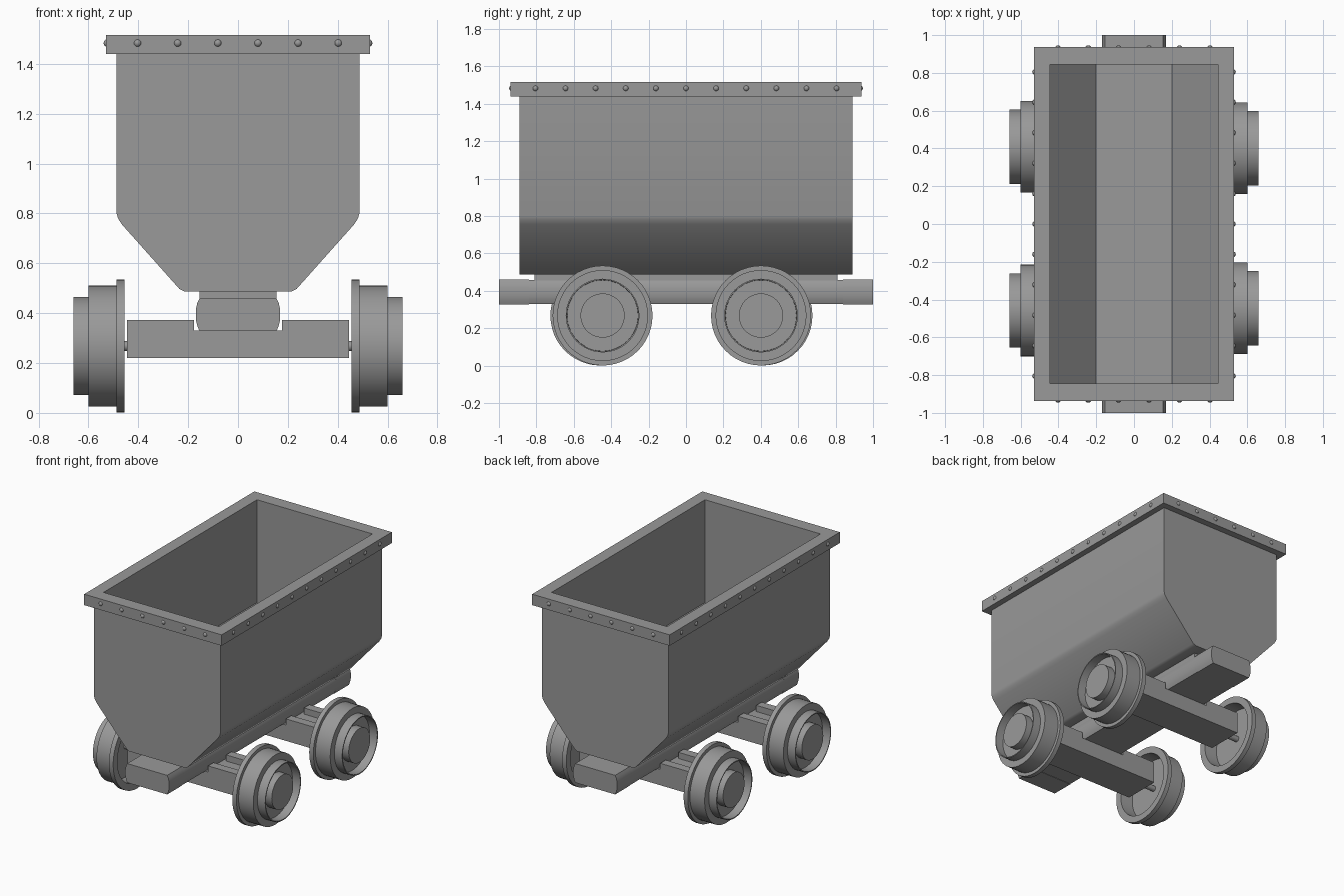
import bpy, bmesh, math
from mathutils import Matrix

if "Cube" in bpy.data.objects:
    bpy.data.objects.remove(bpy.data.objects["Cube"])

steel = bpy.data.materials.new("dark_steel")
steel.diffuse_color = (0.32, 0.32, 0.32, 1)
steel.use_nodes = True
steel.node_tree.nodes["Principled BSDF"].inputs["Base Color"].default_value = steel.diffuse_color


def finish(name, bm, smooth=None):
    bmesh.ops.recalc_face_normals(bm, faces=bm.faces)
    me = bpy.data.meshes.new(name)
    bm.to_mesh(me)
    bm.free()
    me.materials.append(steel)
    ob = bpy.data.objects.new(name, me)
    bpy.context.collection.objects.link(ob)
    if smooth:
        bpy.context.view_layer.objects.active = ob
        ob.select_set(True)
        bpy.ops.object.shade_smooth_by_angle(angle=math.radians(smooth))
        ob.select_set(False)
    return ob


def mirrored(half):
    return half + [(-x, z) for x, z in reversed(half)]


def prism(name, pts, y0, y1, smooth=None):
    # closed x/z outline drawn out along y
    bm = bmesh.new()
    a = [bm.verts.new((x, y0, z)) for x, z in pts]
    b = [bm.verts.new((x, y1, z)) for x, z in pts]
    n = len(pts)
    for i in range(n):
        j = (i + 1) % n
        bm.faces.new((a[i], a[j], b[j], b[i]))
    bm.faces.new(a)
    bm.faces.new(b)
    return finish(name, bm, smooth)


def box(name, x0, x1, y0, y1, z0, z1):
    return prism(name, [(x0, z0), (x1, z0), (x1, z1), (x0, z1)], y0, y1)


def trough(bm, half, y):
    # open-topped skin; returns the four top corner vertices in ring order
    pts = mirrored(half)
    a = [bm.verts.new((x, -y, z)) for x, z in pts]
    b = [bm.verts.new((x, y, z)) for x, z in pts]
    for i in range(len(pts) - 1):
        bm.faces.new((a[i], a[i + 1], b[i + 1], b[i]))
    bm.faces.new(a)
    bm.faces.new(b)
    return [a[0], a[-1], b[-1], b[0]]


# Tub: outer and inner skins joined around the top
bm = bmesh.new()
outer = trough(bm, [(0.487, 1.50), (0.487, 0.80), (0.481, 0.78), (0.465, 0.755),
                    (0.235, 0.497), (0.215, 0.487)], 0.89)
inner = trough(bm, [(0.445, 1.50), (0.445, 0.80), (0.20, 0.53)], 0.845)
for i in range(4):
    j = (i + 1) % 4
    bm.faces.new((outer[i], outer[j], inner[j], inner[i]))
finish("tub", bm, 30)

# Rim: rectangular ring around the opening
bm = bmesh.new()
rings = [[bm.verts.new((sx * x, sy * y, z)) for sx, sy in ((1, 1), (-1, 1), (-1, -1), (1, -1))]
         for x, y, z in ((0.53, 0.937, 1.44), (0.53, 0.937, 1.516),
                         (0.445, 0.845, 1.516), (0.445, 0.845, 1.44))]
for k in range(4):
    for i in range(4):
        j, m = (i + 1) % 4, (k + 1) % 4
        bm.faces.new((rings[k][i], rings[k][j], rings[m][j], rings[m][i]))
finish("rim", bm)

# Rivets on all four rim sides
bm = bmesh.new()
spots = [(s * 0.523, -0.805 + 0.161 * i, 1.483) for s in (1, -1) for i in range(11)]
spots += [(-0.403 + 0.161 * i, s * 0.930, 1.483) for s in (1, -1) for i in range(6)]
for p in spots:
    bmesh.ops.create_uvsphere(bm, u_segments=12, v_segments=8, radius=0.016,
                              matrix=Matrix.Translation(p))
finish("rim_rivets", bm, 60)

# Spine beam with bulging sides, buffers at both ends, bearing plate on top
bulge = mirrored([(0.154, 0.33), (0.163, 0.35), (0.169, 0.375), (0.169, 0.415),
                  (0.163, 0.44), (0.154, 0.458)])
prism("spine_beam", bulge, -0.85, 0.85, 40)
for s, n in ((-1, "front"), (1, "back")):
    y0, y1 = sorted((s * 0.84, s * 1.0))
    prism(n + "_buffer", [(x, 0.394 + (z - 0.394) * 1.04) for x, z in bulge], y0, y1, 40)
box("bearing_plate", -0.155, 0.155, -0.81, 0.81, 0.45, 0.492)


def wheel(name, side, y):
    # lathe profile (x, radius) from the inner dish out to the hub face
    prof = [(0.55, 0), (0.55, 0.215), (0.455, 0.22), (0.455, 0.267), (0.487, 0.267),
            (0.487, 0.243), (0.60, 0.243), (0.60, 0.197), (0.66, 0.197), (0.66, 0.19),
            (0.60, 0.189), (0.60, 0.118), (0.655, 0.118), (0.655, 0)]
    bm = bmesh.new()
    vs = [bm.verts.new((side * x, y, 0.268 + r)) for x, r in prof]
    es = [bm.edges.new(vs[i:i + 2]) for i in range(len(vs) - 1)]
    bmesh.ops.spin(bm, geom=vs + es, cent=(0, y, 0.268), axis=(1, 0, 0),
                   angle=2 * math.pi, steps=48)
    bmesh.ops.remove_doubles(bm, verts=bm.verts, dist=1e-5)
    finish(name, bm, 30)


# Wheelsets: axle beam with raised edges beside the spine, axle and two wheels
notched = mirrored([(0.445, 0.22), (0.445, 0.373), (0.176, 0.373), (0.176, 0.33)])
for n, y in (("front", -0.452), ("back", 0.405)):
    box(n + "_axle_beam", -0.445, 0.445, y - 0.07, y + 0.07, 0.22, 0.33)
    for s, edge in ((-1, "front"), (1, "back")):
        y0, y1 = sorted((y + s * 0.07, y + s * 0.13))
        prism(f"{n}_axle_beam_{edge}_flange", notched, y0, y1)
    for s, side in ((1, "right"), (-1, "left")):
        wheel(f"{n}_{side}_wheel", s, y + s * 0.006 if n == "front" else y - s * 0.004)
    bm = bmesh.new()
    bmesh.ops.create_cone(bm, cap_ends=True, segments=16, radius1=0.02, radius2=0.02, depth=1.14,
                          matrix=Matrix.Translation((0, y, 0.268)) @ Matrix.Rotation(math.pi / 2, 4, 'Y'))
    finish(n + "_axle", bm, 40)
